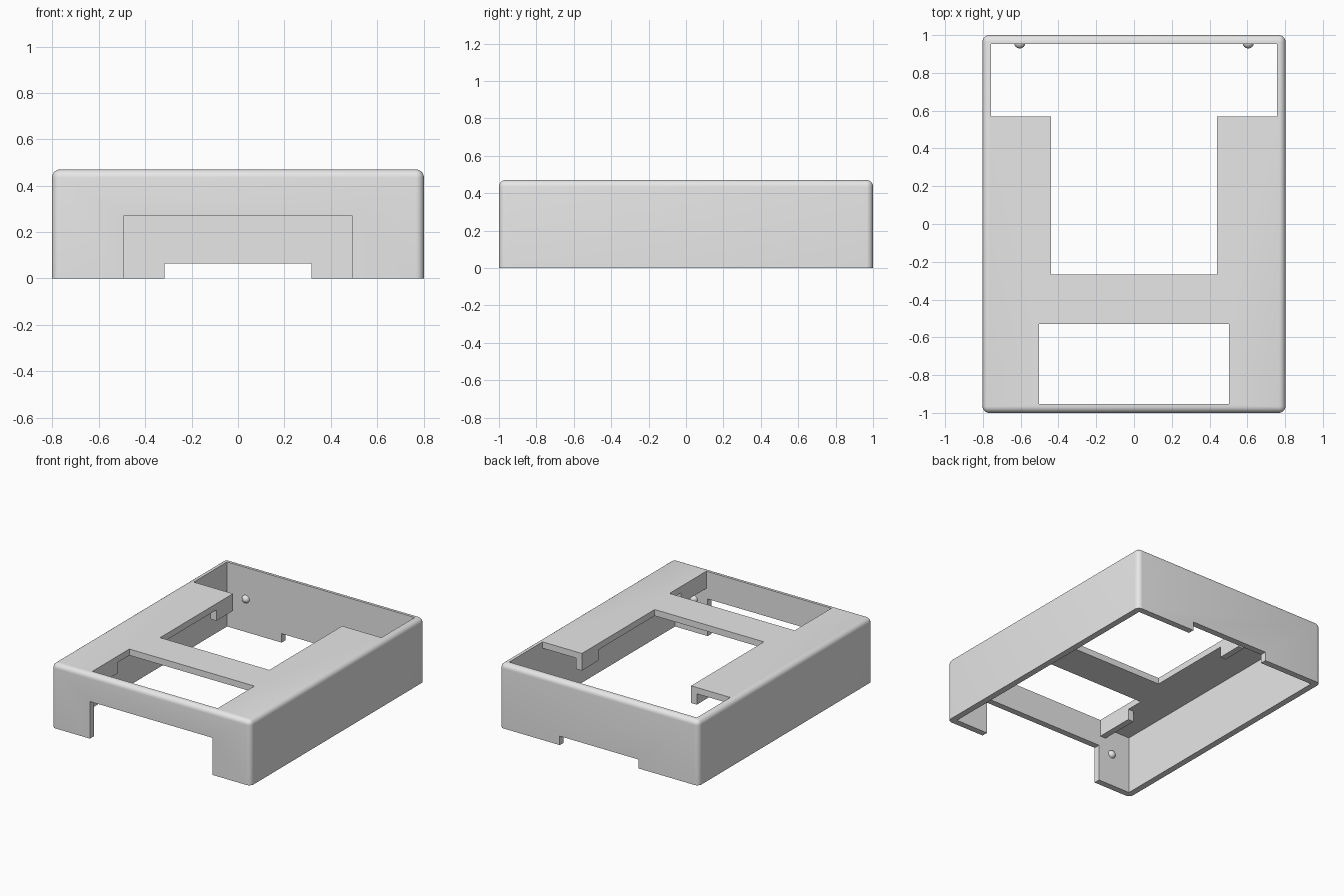
import bpy
import bmesh
import math
from mathutils import Matrix, Vector

# Overall dimensions
HX, HY, H = 0.802, 1.0, 0.47      # half width, half depth, height
WALL = 0.046
IX, IY, IZ = HX - WALL, HY - WALL, H - WALL
RADIUS = 0.035

old = bpy.data.objects.get("Cube")
if old:
    bpy.data.objects.remove(old, do_unlink=True)

grey = bpy.data.materials.new("light grey plastic")
grey.use_nodes = True
colour = (0.8, 0.8, 0.8, 1)
grey.diffuse_color = colour
grey.node_tree.nodes["Principled BSDF"].inputs["Base Color"].default_value = colour


def make_object(name, bm):
    mesh = bpy.data.meshes.new(name)
    bm.to_mesh(mesh)
    bm.free()
    mesh.materials.append(grey)
    obj = bpy.data.objects.new(name, mesh)
    bpy.context.collection.objects.link(obj)
    return obj


def box_bmesh(x, y, z):
    """Box spanning the given (low, high) ranges."""
    bm = bmesh.new()
    bmesh.ops.create_cube(bm, size=1)
    for v in bm.verts:
        v.co = Vector(r[0] if c < 0 else r[1] for c, r in zip(v.co, (x, y, z)))
    return bm


def activate(obj):
    bpy.ops.object.select_all(action='DESELECT')
    obj.select_set(True)
    bpy.context.view_layer.objects.active = obj


def cut(target, x, y, z):
    """Subtract a box from the target."""
    cutter = make_object("cutter", box_bmesh(x, y, z))
    cutter.hide_render = True
    mod = target.modifiers.new("cut", 'BOOLEAN')
    mod.operation = 'DIFFERENCE'
    mod.solver = 'EXACT'
    mod.object = cutter
    activate(target)
    bpy.ops.object.modifier_apply(modifier=mod.name)
    bpy.data.objects.remove(cutter, do_unlink=True)


# Cover shell with rounded upright and top edges
bm = box_bmesh((-HX, HX), (-HY, HY), (0, H))
rounded = [e for e in bm.edges if any(v.co.z > 0.1 for v in e.verts)]
bmesh.ops.bevel(bm, geom=rounded, offset=RADIUS, segments=6, profile=0.5,
                affect='EDGES', clamp_overlap=True)
shell = make_object("cover_shell", bm)

cut(shell, (-IX, IX), (-IY, IY), (-0.1, IZ))               # hollow inside
cut(shell, (-IX, IX), (0.57, IY), (0.3, 0.6))              # rear opening
cut(shell, (-0.44, 0.44), (-0.268, 0.7), (0.3, 0.6))       # middle opening
cut(shell, (-0.504, 0.504), (-IY, -0.53), (0.3, 0.6))      # front window
cut(shell, (-0.493, 0.493), (-1.1, -0.9), (-0.1, 0.27))    # front wall notch
cut(shell, (-0.317, 0.317), (0.9, 1.1), (-0.1, 0.065))     # back wall notch
activate(shell)
bpy.ops.object.shade_smooth_by_angle(angle=math.radians(30))

for side, s in (("left", 1), ("right", -1)):
    # Ribs hanging below the top plate along the opening edges
    for name, x, y in (("rear_rib", 0.44, (0.38, 0.57)),
                       ("front_rib", 0.504, (-IY, -0.66))):
        xs = sorted((s * x, s * (x + WALL)))
        make_object(f"{side}_{name}", box_bmesh(xs, y, (0.345, IZ)))

    # Small round snap bumps on the inner faces of front and back walls
    for end, t in (("back", 1), ("front", -1)):
        bm = bmesh.new()
        bmesh.ops.create_uvsphere(bm, u_segments=16, v_segments=8, radius=0.03)
        bmesh.ops.transform(bm, verts=bm.verts, matrix=(
            Matrix.Translation((s * 0.605, t * (IY + 0.005), 0.24))
            @ Matrix.Rotation(math.pi / 2, 4, 'X')))
        bump = make_object(f"{side}_{end}_snap_bump", bm)
        activate(bump)
        bpy.ops.object.shade_smooth_by_angle(angle=math.radians(40))
